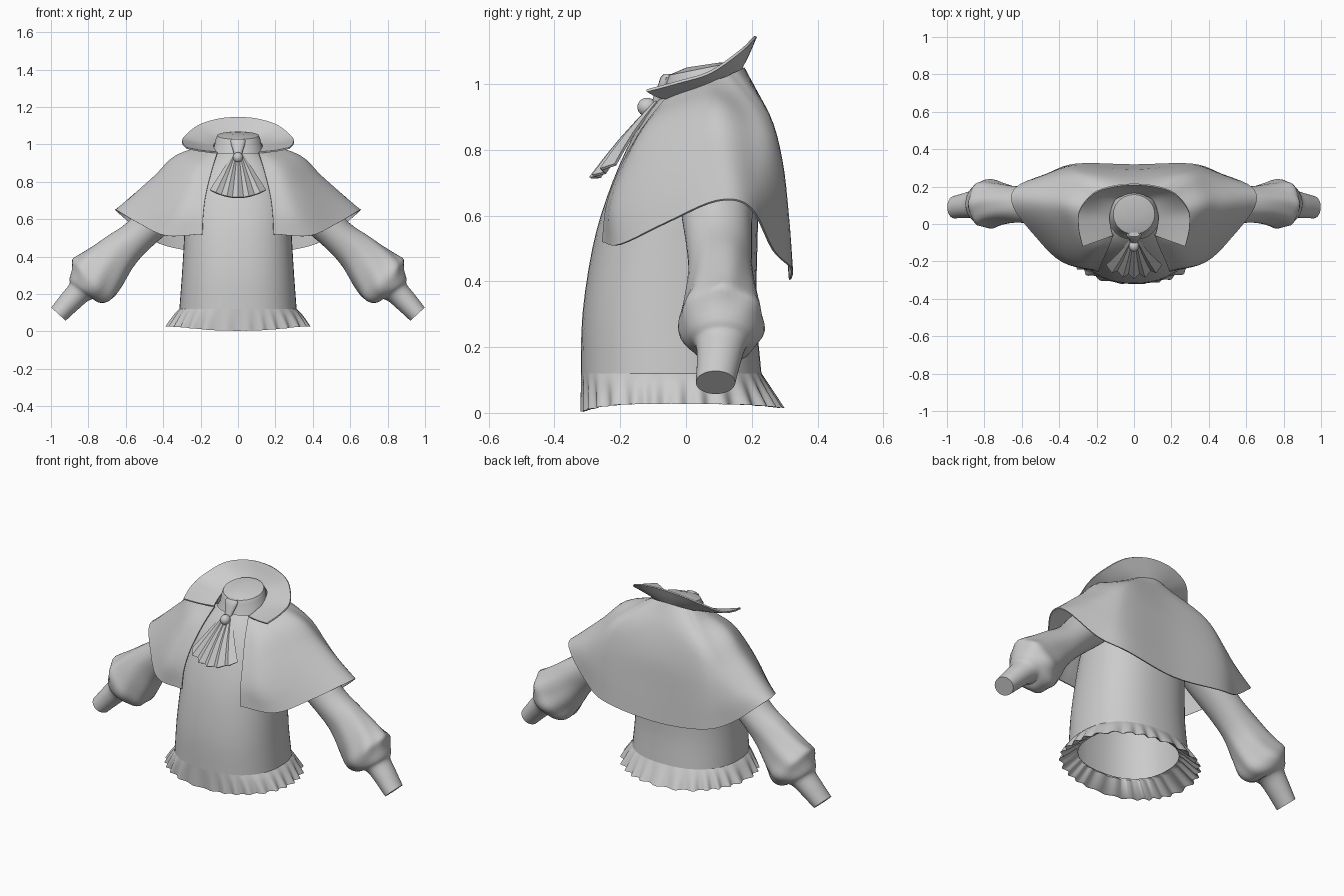
import bpy, bmesh, math
from mathutils import Vector

old = bpy.data.objects.get("Cube")
if old:
    bpy.data.objects.remove(old)

cloth = bpy.data.materials.new("plain_grey_cloth")
cloth.use_nodes = True
GREY = (0.6, 0.6, 0.6, 1)
cloth.diffuse_color = GREY
cloth.node_tree.nodes["Principled BSDF"].inputs["Base Color"].default_value = GREY


def finish(obj, angle=40, thickness=0):
    obj.data.materials.append(cloth)
    bpy.ops.object.select_all(action='DESELECT')
    obj.select_set(True)
    bpy.context.view_layer.objects.active = obj
    if thickness:
        mod = obj.modifiers.new("thickness", 'SOLIDIFY')
        mod.thickness, mod.offset = thickness, 0
        bpy.ops.object.modifier_apply(modifier=mod.name)
    bpy.ops.object.shade_smooth_by_angle(angle=math.radians(angle))


def spline(keys, steps):
    """Catmull-Rom through equal-length tuples of numbers."""
    keys = [Vector(k) for k in keys]
    out = []
    for i in range(len(keys) - 1):
        b, c = keys[i], keys[i + 1]
        a = keys[i - 1] if i else b * 2 - c
        d = keys[i + 2] if i + 2 < len(keys) else c * 2 - b
        for s in range(steps):
            t = s / steps
            out.append(0.5 * (b * 2 + (c - a) * t + (a * 2 - b * 5 + c * 4 - d) * t ** 2
                              + (b * 3 - a - c * 3 + d) * t ** 3))
    return out + [keys[-1]]


def loft(name, rings, closed=True, cap=False, thickness=0, angle=40):
    """Skin a list of equally long point rows."""
    bm = bmesh.new()
    rows = [[bm.verts.new(p) for p in ring] for ring in rings]
    n = len(rows[0])
    for lo, hi in zip(rows, rows[1:]):
        for j in range(n if closed else n - 1):
            k = (j + 1) % n
            bm.faces.new((lo[j], lo[k], hi[k], hi[j]))
    if cap:
        bm.faces.new(rows[-1])
    bmesh.ops.recalc_face_normals(bm, faces=bm.faces)
    mesh = bpy.data.meshes.new(name)
    bm.to_mesh(mesh)
    bm.free()
    obj = bpy.data.objects.new(name, mesh)
    bpy.context.collection.objects.link(obj)
    finish(obj, angle, thickness)


def boxy(a, power):
    """Unit oval point; a power below one fills out the corners."""
    c, s = math.cos(a), math.sin(a)
    return (math.copysign(abs(c) ** power, c), math.copysign(abs(s) ** power, s))


def oval(z, half_width, front, back, tilt=0, n=48, power=1):
    """Horizontal oval ring; tilt raises the back."""
    mid, depth = (front + back) / 2, (back - front) / 2
    ring = []
    for i in range(n):
        c, s = boxy(math.tau * i / n, power)
        ring.append((half_width * c, mid + depth * s, z + tilt * depth * s))
    return ring


def draped(name, guides, steps, thickness):
    """Symmetric cloth: guides run from the front edge to the back centre."""
    columns = [spline(g, 4) for g in guides]
    columns += [[Vector((-p.x, p.y, p.z)) for p in c] for c in columns[-2::-1]]
    rows = [spline(row, steps) for row in zip(*columns)]
    loft(name, rows, closed=False, thickness=thickness)


# Torso: height, half width, front, back
BOXY = .86
torso = spline([(.115, .314, -.32, .23), (.3, .3, -.315, .214), (.5, .288, -.285, .217),
                (.65, .28, -.243, .22), (.8, .245, -.182, .215), (.9, .185, -.125, .195),
                (.955, .132, -.08, .175)], 3)
loft("torso", [oval(*p, power=BOXY) for p in torso])

# Neck stand with a tilted closed top
loft("neck_stand", [oval(z, w, f, b, t) for z, w, f, b, t in (
    (.93, .15, -.09, .18, .1), (.975, .13, -.068, .17, .2), (1.03, .119, -.063, .165, .2),
    (1.048, .111, -.054, .157, .2), (1.05, .1, -.044, .148, .2), (1.058, .05, .002, .102, .15))],
    cap=True)


# Ruffled hem, folds deepen towards the bottom, then turn in to a lining
def ruffle(t, inset=0, lift=0, n=288):
    ring = []
    for i in range(n):
        a = math.tau * i / n
        c, s = boxy(a, BOXY)
        front = max(0, -s)
        fold = t * .01 * math.sin(28 * a + 1.2 * math.sin(5 * a)) * (1 - .5 * front ** 8)
        w = .314 + .064 * t ** .8 + fold
        d = .275 + .06 * t * max(0, s) - .003 * t * front + fold
        low = .028 - .024 * front ** 4 - .012 * max(0, s) ** 4
        z = .12 + (low - .12) * t - .12 * abs(fold) * t
        ring.append(((w - inset) * c, -.045 + (d - inset * .8) * s, z + lift))
    return ring


loft("hem_ruffle", [ruffle(t / 6) for t in range(7)]
     + [ruffle(1, .012, .004), ruffle(.6, .07, .03), ruffle(0, .052, -.02)], angle=60)

# Shoulder cape: each guide runs from neck to hem
draped("shoulder_cape", [
    [(.11, -.06, .957), (.14, -.135, .86), (.17, -.20, .74), (.185, -.24, .63), (.19, -.253, .52)],
    [(.14, -.03, .965), (.22, -.11, .88), (.27, -.17, .76), (.32, -.21, .63), (.385, -.2, .512)],
    [(.15, .01, .98), (.28, -.02, .915), (.36, -.06, .8), (.44, -.07, .69), (.53, -.06, .578)],
    [(.15, .06, 1), (.33, .09, .94), (.44, .1, .835), (.54, .105, .745), (.645, .095, .645)],
    [(.14, .12, 1.02), (.31, .185, .91), (.42, .21, .79), (.52, .215, .69), (.63, .195, .625)],
    [(.115, .14, 1.03), (.28, .235, .9), (.36, .27, .77), (.42, .28, .62), (.47, .265, .495)],
    [(.08, .16, 1.04), (.2, .25, .91), (.26, .29, .77), (.29, .31, .6), (.31, .32, .44)],
    [(0, .175, 1.05), (0, .238, .925), (0, .283, .77), (0, .3, .6), (0, .316, .405)],
], 5, .006)

# Standing collar: inner edge to flared outer edge
edges = [((.115, -.062, .957), (.275, -.12, .98)), ((.126, -.01, .975), (.297, -.02, 1.007)),
         ((.13, .05, .995), (.29, .075, 1.037)), ((.105, .125, 1.025), (.215, .165, 1.1)),
         ((.055, .157, 1.042), (.11, .202, 1.135)), ((0, .168, 1.05), (0, .212, 1.145))]
collar = []
for inner, outer in edges:
    mid = (Vector(inner) + Vector(outer)) / 2 - Vector((0, 0, .004))
    collar.append([inner, mid, outer])
draped("flared_collar", collar, 6, .008)

# Puffed sleeves: x, y, z, radius in plane, radius along y
sleeve = spline([(.2, .08, .82, .1, .1), (.38, .09, .66, .105, .11), (.53, .1, .515, .092, .1),
                 (.64, .105, .42, .11, .098), (.73, .108, .325, .138, .115),
                 (.785, .108, .27, .147, .13), (.828, .108, .235, .098, .105),
                 (.85, .107, .21, .068, .078), (.9, .1, .158, .06, .067),
                 (.96, .09, .0925, .052, .06)], 4)
for side, label in ((1, "left"), (-1, "right")):
    rings = []
    for i, p in enumerate(sleeve):
        q, r = sleeve[max(i - 1, 0)], sleeve[min(i + 1, len(sleeve) - 1)]
        along = Vector((r[0] - q[0], 0, r[2] - q[2])).normalized()
        up = Vector((-along.z, 0, along.x))
        puff = max(0, p[3] - .09) / .055
        ring = []
        for j in range(40):
            a = math.tau * j / 40
            k = 1 + .035 * puff * math.sin(7 * a + i * .4)
            v = Vector(p[:3]) + up * p[3] * k * math.cos(a) + Vector((0, p[4] * k * math.sin(a), 0))
            ring.append((v.x * side, v.y, v.z))
        rings.append(ring)
    loft(label + "_sleeve", rings, cap=True)

# Pleated neck cloth fan
rows = []
for s in range(5):
    u = s / 4
    row = []
    for i in range(11):
        t = (i - 5) / 5
        zig = (.003 + .01 * u) * (-1) ** i
        top = Vector((.026 * t, -.09, .945))
        bottom = Vector((.148 * t, -.278 + .05 * t * t, .715 + .04 * t * t))
        row.append(top.lerp(bottom, u) + Vector((0, zig - .008 * math.sin(u * math.pi), 0)))
    rows.append(row)
loft("neck_cloth_fan", rows, closed=False, thickness=.009, angle=25)

# Knot above the fan
loft("neck_cloth_knot", [oval(z, w, y - d, y + d, 0, 16) for z, w, y, d in (
    (.93, .015, -.096, .012), (.965, .026, -.08, .018), (1.0, .037, -.066, .018),
    (1.02, .04, -.06, .018), (1.03, .03, -.056, .012))], cap=True)

# Round brooch
bpy.ops.mesh.primitive_uv_sphere_add(segments=20, ring_count=12, radius=.03, location=(0, -.118, .93))
brooch = bpy.context.object
brooch.name = "brooch"
brooch.scale = (.9, 1, .95)
finish(brooch, 60)
